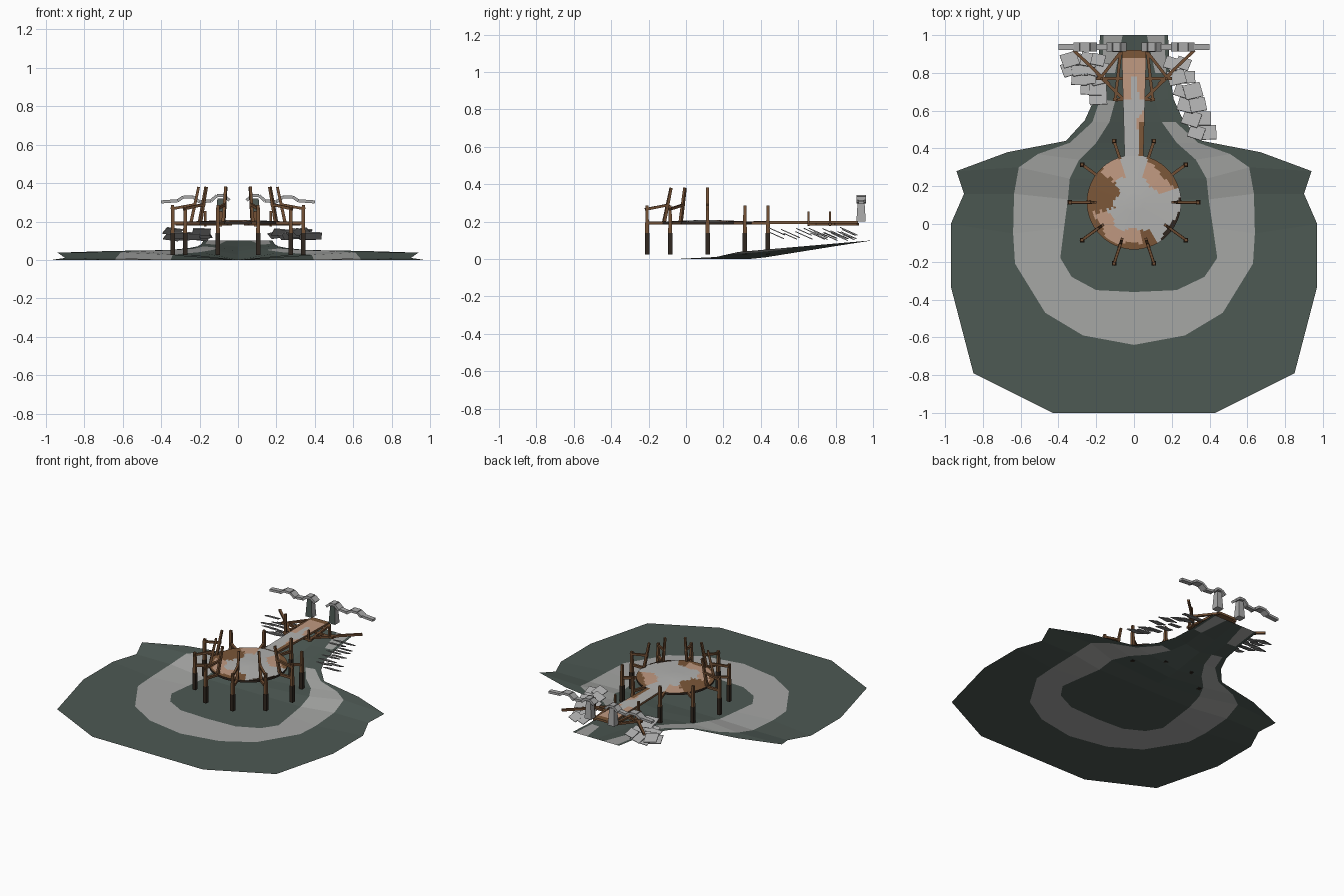
import bpy, bmesh, math, random
from mathutils import Vector, Matrix

random.seed(4)
cube = bpy.data.objects.get("Cube")
if cube:
    bpy.data.objects.remove(cube)


def material(name, *rgb):
    m = bpy.data.materials.new(name)
    m.use_nodes = True
    m.diffuse_color = (*rgb, 1)
    m.node_tree.nodes["Principled BSDF"].inputs["Base Color"].default_value = (*rgb, 1)
    return m


GROUND = material("dark_green_ground", .075, .1, .088)
PATH = material("pale_grey_path", .38, .385, .375)
STONE = material("grey_stone", .4, .4, .4)
SNOW = material("deck_grey", .45, .45, .44)
SAND = material("peach_planks", .53, .32, .22)
BROWN = material("brown_planks", .2, .095, .04)
WOOD = material("wood", .17, .08, .035)
WET = material("dark_wet_wood", .03, .02, .014)


def finish(name, bm, mats, smooth=False):
    mesh = bpy.data.meshes.new(name)
    bm.to_mesh(mesh)
    bm.free()
    for m in mats:
        mesh.materials.append(m)
    for p in mesh.polygons:
        p.use_smooth = smooth
    ob = bpy.data.objects.new(name, mesh)
    bpy.context.collection.objects.link(ob)
    return ob


def beam(name, start, end, wide, thick, mat, taper=1):
    """Straight bar between two points, optionally narrowing to its end."""
    a, b = Vector(start), Vector(end)
    direction = b - a
    bm = bmesh.new()
    bmesh.ops.create_cube(bm, size=1)
    for v in bm.verts:
        k = taper if v.co.z > 0 else 1
        v.co = Vector((v.co.x * wide * k, v.co.y * thick * k, v.co.z * direction.length))
    turn = direction.to_track_quat('Z', 'Y').to_matrix().to_4x4()
    bm.transform(Matrix.Translation((a + b) / 2) @ turn)
    return finish(name, bm, [mat])


# Ground sheet: one half of each outline, running from the back to the front
rim = [(.18, 1), (.19, .8), (.21, .66), (.26, .55), (.36, .44), (.67, .38), (.94, .28),
       (.9, .16), (.97, 0), (.97, -.33), (.85, -.79), (.43, -1), (0, -1)]
path_outer = [(.16, 1), (.17, .8), (.18, .66), (.22, .54), (.34, .43), (.51, .37), (.61, .3),
              (.635, .16), (.64, -.05), (.63, -.21), (.47, -.47), (.27, -.59), (0, -.64)]
path_inner = [(.06, 1), (.1, .8), (.1, .65), (.13, .54), (.2, .43), (.29, .34), (.34, .24),
              (.35, .13), (.37, -.02), (.39, -.18), (.33, -.28), (.2, -.35), (0, -.36)]


def ground_z(y, edge):
    bank = .035 * min(1, max(0, (y - .13) / .1)) + .087 * max(0, y - .25)
    valley = .16 * max(0, y - .37)
    return min(.1, bank * edge + valley * (1 - edge))


bm = bmesh.new()
for side in (-1, 1):
    widen = 1.13 if side > 0 else 1
    strips = []
    for r, o, i in zip(rim, path_outer, path_inner):
        pts = [(r, 1), (o, 1), ((i[0] * widen, i[1]), .75), ((0, i[1]), 0)]
        strips.append([bm.verts.new((side * x, y, ground_z(y, e))) for (x, y), e in pts])
    for k, (r, s) in enumerate(zip(strips, strips[1:])):
        for j in range(3):
            f = bm.faces.new((r[j], s[j], s[j + 1], r[j + 1]))
            f.material_index = int(j == 1 and (k == 0 or k > (2 if side > 0 else 1)))
bmesh.ops.remove_doubles(bm, verts=bm.verts, dist=.0005)
bmesh.ops.recalc_face_normals(bm, faces=bm.faces)
bm.normal_update()
if sum(f.normal.z for f in bm.faces) < 0:
    bmesh.ops.reverse_faces(bm, faces=bm.faces)
finish("ground", bm, [GROUND, PATH])

# Round deck, worn in patches by angle and radius
CY = .115
SEG = 60


def deck_colour(x, y):
    r, a = math.hypot(x, y), math.degrees(math.atan2(y, x)) % 360
    r -= .012 * math.sin(a / 9)
    if 135 < a < 195 and r > .1:
        return 2
    if 110 < a <= 135 and r > .14:
        return 1
    if 20 < a < 70 and r > .13:
        return 1 if r < .215 else 2
    if 195 <= a < 300 and r > .15:
        return 2 if r > .225 or a > 280 else 1
    if (a >= 300 or a <= 20) and r > .2:
        return 3 if r > .235 else 0
    return 0


bm = bmesh.new()
rings = [(.25, .185)] + [(.25 - .0125 * k, .2 + .0005 * k) for k in range(18)]
loops = [[bm.verts.new((r * math.cos(t * math.tau / SEG), CY + r * math.sin(t * math.tau / SEG), z))
          for t in range(SEG)] for r, z in rings]
for a, b in zip(loops, loops[1:]):
    for t in range(SEG):
        u = (t + 1) % SEG
        f = bm.faces.new((a[t], a[u], b[u], b[t]))
        c = f.calc_center_median()
        f.material_index = 3 if a is loops[0] else deck_colour(c.x, c.y - CY)
bm.faces.new(loops[-1])
bm.faces.new(loops[0][::-1]).material_index = 3
finish("round_deck", bm, [SNOW, SAND, BROWN, WET], True).data.set_sharp_from_angle(angle=.6)

# Walkway from the deck to the gate, with wavy worn edges
COLS, LEN = 8, 28
bm = bmesh.new()
lay = []
for j in range(LEN + 1):
    half = .05 + .015 * j / LEN
    lay.append([bm.verts.new((half * (2 * i / COLS - 1), .36 + .02 * j, .203))
                for i in range(COLS + 1)])
for j in range(LEN):
    for i in range(COLS):
        f = bm.faces.new((lay[j][i], lay[j][i + 1], lay[j + 1][i + 1], lay[j + 1][i]))
        wave = math.sin(j * .6)
        if j > LEN - 3 or (i > 5 and j < 9):
            f.material_index = 2
        elif j > 20 or i > 6 + 2 * wave or (j > 14 and abs(i - 4) > 1):
            f.material_index = 1
extruded = bmesh.ops.extrude_face_region(bm, geom=bm.faces[:])["geom"]
low = [v for v in extruded if isinstance(v, bmesh.types.BMVert)]
bmesh.ops.translate(bm, verts=low, vec=(0, 0, -.015))
bmesh.ops.recalc_face_normals(bm, faces=bm.faces)
bm.normal_update()
for f in bm.faces:
    if f.normal.z < .5:
        f.material_index = 2
finish("walkway", bm, [SNOW, SAND, BROWN])


# Ten piles around the deck; the front six carry leaning rail posts
def around(angle, r, z):
    return (r * math.cos(angle), CY + r * math.sin(angle), z)


for k in range(10):
    a = k * math.tau / 10
    beam(f"pile_base_{k}", around(a, .34, .025), around(a, .34, .14), .024, .024, WET)
    beam(f"pile_{k}", around(a, .34, .14), around(a, .34, .285), .021, .021, WOOD, .75)
    beam(f"deck_joist_{k}", around(a, .24, .193), around(a, .345, .193), .016, .016, WOOD)
    if math.sin(a) < .1:
        beam(f"rail_post_{k}", around(a, .247, .185), around(a, .205, .38), .017, .017, WOOD, .8)
        beam(f"rail_{k}", around(a, .35, .265), around(a, .215, .29), .014, .014, WOOD)

# Mirrored walkway braces, gate pillars and wavy roof
braces = {"long_brace": (.32, .92, .13, .74), "brace_tip": (.2, .8, .05, .655),
          "cross_brace": (.07, .91, .18, .77), "walkway_beam": (.07, .92, .1, .65),
          "short_tie": (.03, .66, .11, .66), "outer_tie": (.06, .77, .2, .77)}
roof = [(.045, .31), (.075, .335), (.11, .335), (.14, .308), (.2, .302),
        (.235, .328), (.285, .328), (.315, .308), (.4, .302)]
for side, s in (("left", 1), ("right", -1)):
    for name, (x, y, x_end, y_end) in braces.items():
        beam(f"{name}_{side}", (s * x, y, .186), (s * x_end, y_end, .186), .016, .014, WOOD)
    for n, (x, y) in enumerate([(.09, .655), (.17, .77)]):
        beam(f"small_post_{side}_{n}", (s * x, y, .175), (s * x, y, .255), .013, .013, WOOD)
    pillar = beam(f"gate_pillar_{side}", (s * .09, .936, .2), (s * .09, .936, .32),
                  .05, .05, STONE, .7)
    pillar.data.materials.append(GROUND)
    for p in pillar.data.polygons:
        p.material_index = int(p.normal.y < -.5)
    for n, ((x, z), (x_end, z_end)) in enumerate(zip(roof, roof[1:])):
        wide = .032 if n in (3, 7) else .05
        beam(f"wavy_roof_{side}_{n}", (s * x, .937, z), (s * x_end, .937, z_end),
             wide, .016, STONE)

# Loose tilted stone slabs: a wedge on the right bank, a trail on the left bank
spots = [(.2 + .026 * k + .06 * c, .85 - .073 * k) for k in range(6) for c in range(2)]
spots += [(-.19 - .05 * c, .67 + .05 * k) for k in range(5) for c in range(min(k + 1, 4))]
for n, (x, y) in enumerate(spots):
    size = random.uniform(.07, .095)
    bm = bmesh.new()
    bmesh.ops.create_cube(bm, size=1)
    bm.transform(Matrix.Diagonal((size, size * .9, .005, 1)))
    turn = Matrix.Rotation(-.42, 4, 'X') @ Matrix.Rotation(random.uniform(-.4, .4), 4, 'Z')
    bm.transform(Matrix.Translation((x, y, random.uniform(.115, .15))) @ turn)
    finish(f"stone_slab_{n}", bm, [STONE])
